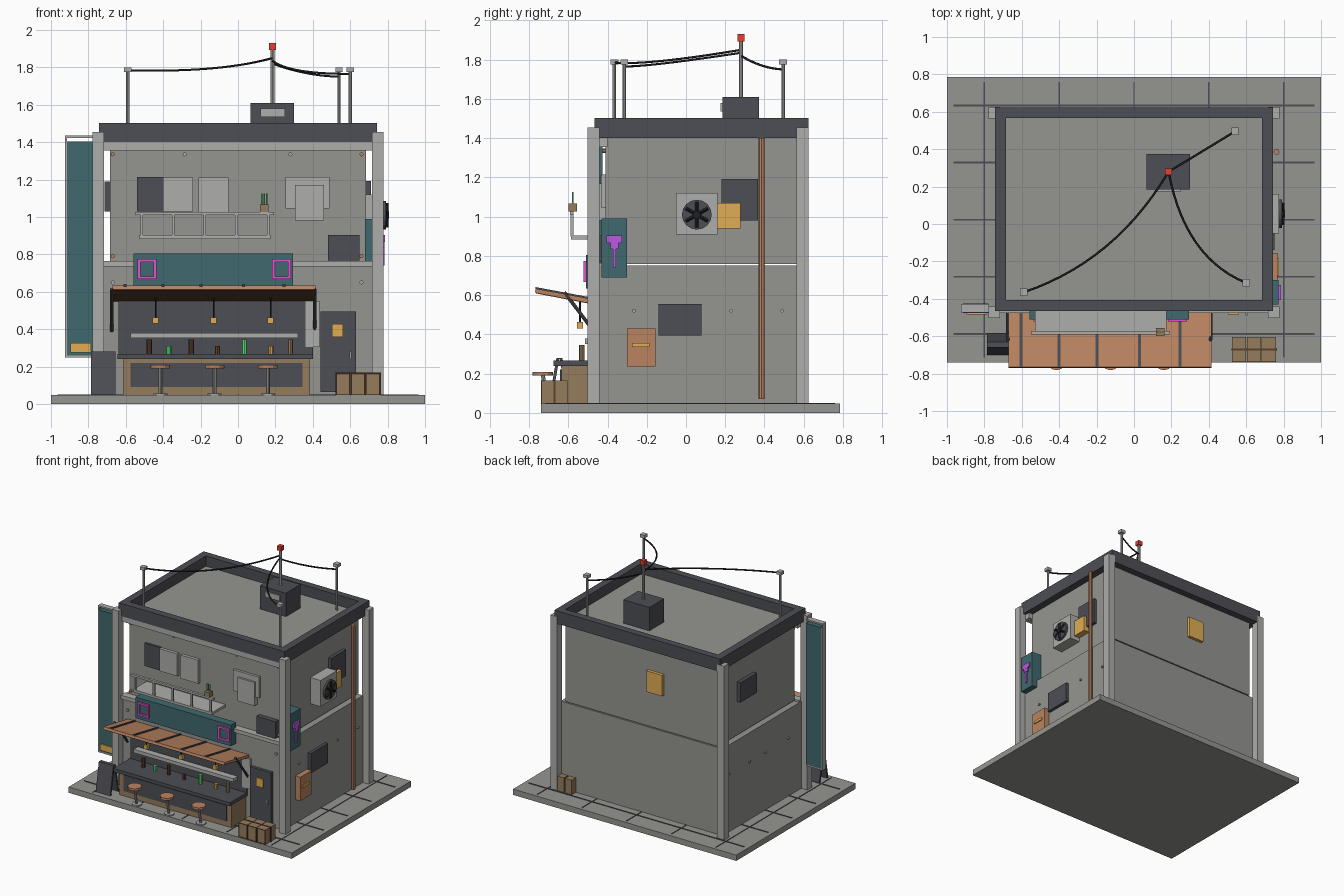
import bpy, bmesh, math
from mathutils import Vector

COL = dict(wall=(.30, .30, .285), light=(.42, .42, .41), dark=(.075, .077, .09), black=(.015, .015, .017),
           teal=(.05, .14, .155), copper=(.50, .23, .12), brown=(.11, .05, .025), wood=(.30, .20, .11),
           amber=(.75, .42, .09), pink=(.8, .08, .65), purple=(.5, .1, .75), green=(.1, .75, .2), red=(.75, .05, .03))
MATS = {}
for k, c in COL.items():
    MATS[k] = bpy.data.materials.new(k)
    MATS[k].diffuse_color = (*c, 1)


def finish(name, bm, mat):
    bmesh.ops.recalc_face_normals(bm, faces=bm.faces)
    me = bpy.data.meshes.new(name)
    bm.to_mesh(me)
    bm.free()
    me.materials.append(MATS[mat])
    ob = bpy.data.objects.new(name, me)
    bpy.context.collection.objects.link(ob)
    return ob


def box(name, x0, x1, y0, y1, z0, z1, mat='wall'):
    bm = bmesh.new()
    bmesh.ops.create_cube(bm, size=1)
    for v in bm.verts:
        v.co = ((x0 + x1) / 2 + v.co.x * (x1 - x0), (y0 + y1) / 2 + v.co.y * (y1 - y0),
                (z0 + z1) / 2 + v.co.z * (z1 - z0))
    return finish(name, bm, mat)


def rod(name, a, b, r, mat, seg=8):
    a, b = Vector(a), Vector(b)
    bm = bmesh.new()
    bmesh.ops.create_cone(bm, cap_ends=True, segments=seg, radius1=r, radius2=r, depth=(b - a).length)
    q = Vector((0, 0, 1)).rotation_difference(b - a)
    for v in bm.verts:
        v.co = q @ v.co + (a + b) / 2
    return finish(name, bm, mat)


def slab(name, x0, x1, profile, mat):
    """extrude a y-z profile along x"""
    bm = bmesh.new()
    f = bm.faces.new([bm.verts.new((x0, y, z)) for y, z in profile])
    r = bmesh.ops.extrude_face_region(bm, geom=[f])
    for v in r['geom']:
        if isinstance(v, bmesh.types.BMVert):
            v.co.x = x1
    return finish(name, bm, mat)


def frame(name, x0, x1, y0, y1, z0, z1, t, mat):
    box(name + '_left', x0, x0 + t, y0, y1, z0, z1, mat)
    box(name + '_right', x1 - t, x1, y0, y1, z0, z1, mat)
    box(name + '_bottom', x0 + t, x1 - t, y0, y1, z0, z0 + t, mat)
    box(name + '_top', x0 + t, x1 - t, y0, y1, z1 - t, z1, mat)


# pavement with seams
box('pavement', -1, 1, -.74, .785, 0, .047)
for y in (-.588, -.282, .023, .328, .633):
    box('seam_across', -.965, .965, y - .005, y + .005, .045, .051, 'dark')
for i in range(5):
    x = -.8 + .4 * i
    box('seam_along', x - .004, x + .004, -.715, .76, .045, .05, 'dark')

# building storeys, corner columns, trims
box('lower_storey', -.725, .725, -.45, .567, .045, .75)
box('upper_storey', -.684, .684, -.41, .567, .758, 1.42)
for s in (-1, 1):
    xa, xb = sorted((s * .717, s * .778))
    box('front_column', xa, xb, -.502, -.44, .045, 1.455, 'light')
    box('back_column', xa, xb, .563, .625, .045, 1.455, 'light')
    for y in (-.265, .03, .23, .49):
        rod('side_bolt', (s * .72, y, .52), (s * .738, y, .52), .009, 'light')
box('middle_trim', -.72, .72, -.475, -.418, .735, .765, 'light')
box('top_trim', -.72, .72, -.46, -.40, 1.355, 1.40, 'light')
for x in (-.67, -.285, .28, .66):
    rod('upper_bolt', (x, -.40, 1.335), (x, -.425, 1.335), .011, 'copper' if abs(x) > .5 else 'light')
for x in (-.67, .66):
    rod('mid_bolt', (x, -.40, .79), (x, -.425, .79), .011, 'copper')
    rod('low_bolt', (x, -.44, .65), (x, -.465, .65), .011, 'light')

# parapet
for s in (-1, 1):
    xa, xb = sorted((s * .684, s * .743))
    box('side_parapet', xa, xb, -.465, .623, 1.40, 1.503, 'dark')
box('front_parapet', -.684, .684, -.465, -.406, 1.40, 1.503, 'dark')
box('back_parapet', -.684, .684, .566, .623, 1.40, 1.503, 'dark')

# roof vent, mast, poles and wires
box('roof_vent', .067, .30, .185, .373, 1.42, 1.61, 'dark')
box('vent_grille', .12, .25, .175, .187, 1.535, 1.58, 'light')
mast = Vector((.185, .28, 1.9))
rod('mast', (.185, .28, 1.6), mast, .011, 'light')
box('beacon', .167, .203, .262, .298, 1.893, 1.93, 'red')
for end, mid, top in (((-.59, -.365, 1.785), (-.10, -.20, 1.77), 1.85),
                      ((.60, -.315, 1.765), (.27, -.18, 1.765), 1.835),
                      ((.54, .495, 1.75), (.36, .385, 1.755), 1.82)):
    rod('roof_pole', (end[0], end[1], 1.42), (end[0], end[1], 1.785), .009, 'light')
    box('pole_cap', end[0] - .02, end[0] + .02, end[1] - .02, end[1] + .02, 1.775, 1.80, 'light')
    cu = bpy.data.curves.new('wire', 'CURVE')
    cu.dimensions, cu.bevel_depth, cu.bevel_resolution = '3D', .006, 1
    sp = cu.splines.new('POLY')
    sp.points.add(14)
    a, m, b = Vector((.185, .28, top)), Vector(mid), Vector(end)
    for i, p in enumerate(sp.points):
        t = i / 14
        p.co = (*(a * (1 - t) ** 2 + m * 2 * t * (1 - t) + b * t * t), 1)
    cu.materials.append(MATS['black'])
    bpy.context.collection.objects.link(bpy.data.objects.new('wire', cu))

# upper front windows and panels
box('dark_window', -.54, -.40, -.425, -.405, 1.03, 1.215, 'dark')
box('shutter_a', -.40, -.24, -.435, -.405, 1.03, 1.21, 'light')
box('shutter_b', -.21, -.052, -.435, -.405, 1.02, 1.21, 'light')
box('window_panel', .255, .49, -.43, -.405, 1.045, 1.215, 'light')
box('window_panel_low', .305, .46, -.445, -.405, .98, 1.17, 'light')
box('front_dark_panel', .48, .65, -.45, -.405, .768, .905, 'dark')

# balcony
box('balcony_floor', -.53, .175, -.585, -.41, .883, .903, 'light')
box('balcony_rail', -.55, .193, -.592, -.572, 1.01, 1.026, 'light')
for i in range(5):
    x = -.515 + i * .169
    box('rail_post', x - .007, x + .007, -.588, -.574, .90, 1.012, 'light')
box('plant_pot', .118, .163, -.60, -.555, 1.026, 1.066, 'wood')
for dx in (-.014, 0, .014):
    rod('plant_stem', (.14 + dx, -.577, 1.06), (.14 + dx, -.577, 1.125), .004, 'green', 5)

# main shop sign with neon squares
box('shop_sign', -.56, .295, -.51, -.445, .635, .805, 'teal')
for x in (-.487, .233):
    frame('neon_square', x - .05, x + .05, -.522, -.508, .668, .775, .015, 'pink')

# awning, ribs and struts
slab('awning', -.672, .415, [(-.77, .615), (-.765, .633), (-.45, .575), (-.45, .553)], 'copper')
slab('awning_lining', -.665, .408, [(-.765, .609), (-.765, .616), (-.45, .557), (-.45, .548)], 'brown')
for x in (-.605, -.40, -.197, .03, .245):
    slab('awning_rib', x - .008, x + .008, [(-.768, .63), (-.766, .641), (-.45, .582), (-.45, .57)], 'dark')
for x in (-.675, .41):
    rod('awning_strut', (x, -.45, .39), (x, -.62, .615), .009, 'dark')

# bar front, recess, shelf
box('bar_back', -.64, .40, -.462, -.445, .25, .56, 'dark')
box('bar_shelf', -.575, .32, -.515, -.46, .352, .38, 'light')
box('counter', -.615, .385, -.635, -.45, .047, .24, 'wood')
box('counter_panel', -.575, .345, -.642, -.63, .09, .22, 'dark')
box('counter_top', -.645, .40, -.675, -.45, .24, .268, 'dark')
for x, h, m in ((-.475, .345, 'brown'), (-.37, .31, 'green'), (-.25, .345, 'brown'), (-.11, .31, 'brown'),
                (.035, .345, 'green'), (.175, .31, 'amber'), (.28, .345, 'wood')):
    rod('bottle', (x, -.53, .266), (x, -.53, h), .014, m)
for x in (-.44, -.13, .175):
    rod('lamp_cord', (x, -.54, .455), (x, -.54, .57), .004, 'black', 6)
    box('lamp', x - .016, x + .016, -.556, -.524, .43, .462, 'amber')
for x in (-.415, -.125, .16):
    rod('stool_base', (x, -.70, .047), (x, -.70, .056), .038, 'light', 12)
    rod('stool_post', (x, -.705, .05), (x, -.73, .195), .010, 'light')
    rod('stool_seat', (x, -.73, .19), (x, -.73, .208), .052, 'copper', 12)

# door, poster, crates
box('poster', .36, .435, -.465, -.445, .305, .55, 'light')
box('door', .44, .63, -.475, -.445, .065, .495, 'dark')
box('door_window', .502, .562, -.485, -.47, .358, .427, 'amber')
box('door_handle', .595, .607, -.49, -.47, .24, .28, 'light')
for i in range(3):
    x = .523 + i * .08
    box('crate', x, x + .076, -.735, -.605, .047, .165, 'wood')
    frame('crate_edge', x, x + .076, -.738, -.734, .047, .165, .006, 'brown')
box('crate_strap', .52, .765, -.675, -.665, .047, .168, 'brown')
for x in (.59, .66):
    box('back_crate', x, x + .06, .565, .62, .047, .165, 'wood')

# sandwich board
slab('board_front', -.785, -.655, [(-.70, .05), (-.685, .05), (-.645, .28), (-.66, .28)], 'dark')
slab('board_back', -.785, -.655, [(-.585, .05), (-.60, .05), (-.645, .28), (-.63, .28)], 'dark')

# tall hanging sign at the left corner
box('tall_sign', -.915, -.779, -.475, -.425, .26, 1.403, 'teal')
box('sign_edge', -.925, -.915, -.472, -.428, .25, 1.435, 'light')
box('sign_top_bracket', -.925, -.775, -.472, -.428, 1.423, 1.435, 'light')
box('sign_bottom_bracket', -.925, -.775, -.472, -.428, .248, .26, 'light')
box('sign_plate', -.895, -.785, -.485, -.47, .275, .325, 'amber')

# right wall: cooling unit with fan, panels, pipe, neon sign
box('cooling_unit', .68, .775, -.05, .16, .908, 1.12, 'light')
rod('fan_ring', (.77, .055, 1.01), (.792, .055, 1.01), .076, 'dark', 16)
for i in range(3):
    a = i * math.pi / 3 + math.pi / 6
    d = Vector((0, math.cos(a), math.sin(a))) * .065
    c = Vector((.795, .055, 1.01))
    rod('fan_blade', c - d, c + d, .009, 'black', 4)
rod('fan_hub', (.79, .055, 1.01), (.806, .055, 1.01), .02, 'black', 10)
box('side_dark_panel', .68, .71, .18, .366, .98, 1.193, 'dark')
box('side_lit_panel', .68, .735, .16, .277, .94, 1.07, 'amber')
rod('drain_pipe', (.762, .385, .07), (.762, .385, 1.40), .016, 'copper')
box('low_dark_panel', .72, .75, -.14, .08, .395, .555, 'dark')
box('side_hatch', .72, .768, -.30, -.155, .237, .43, 'copper')
box('hatch_strip', .765, .776, -.275, -.185, .335, .355, 'amber')
box('side_sign', .68, .772, -.43, -.30, .69, .99, 'teal')
box('neon_cup', .77, .785, -.405, -.325, .865, .905, 'purple')
box('neon_bowl', .77, .784, -.385, -.345, .835, .866, 'purple')
box('neon_stem', .77, .783, -.373, -.357, .74, .836, 'purple')

# left and back wall panels
box('left_dark_panel', -.715, -.68, .115, .325, 1.03, 1.19, 'dark')
box('back_lit_panel', -.20, -.06, .56, .592, 1.045, 1.215, 'amber')
